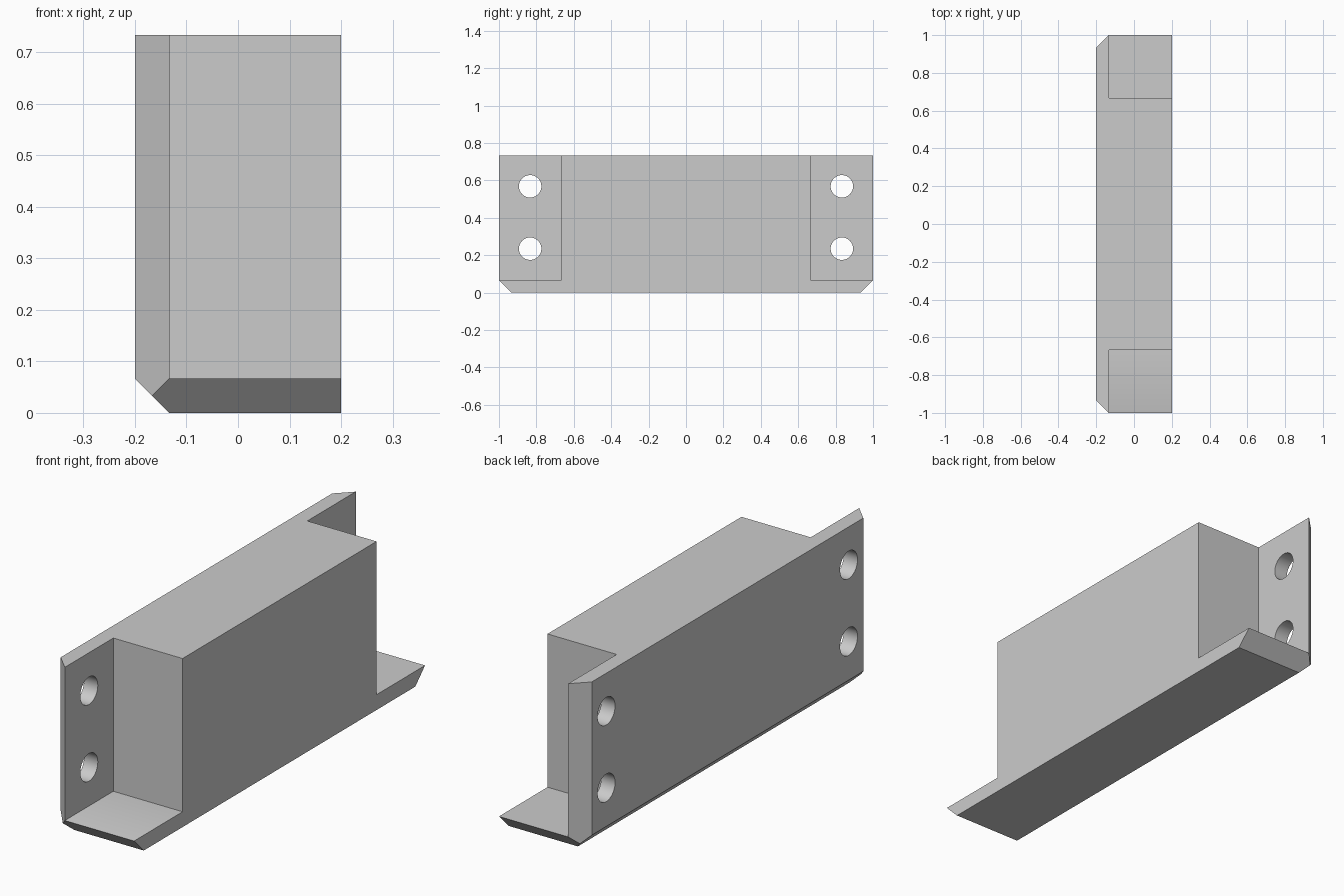
import bpy, bmesh
from mathutils import Vector

cube = bpy.data.objects.get("Cube")
if cube:
    bpy.data.objects.remove(cube, do_unlink=True)

T = 1 / 15            # plate thickness and chamfer size
W, L, H = 0.2, 1.0, 11 / 15
BLOCK = 2 / 3         # half length of the solid middle

grey = bpy.data.materials.new("light_grey")
grey.use_nodes = True
grey.diffuse_color = (0.6, 0.6, 0.6, 1)
grey.node_tree.nodes["Principled BSDF"].inputs["Base Color"].default_value = (0.6, 0.6, 0.6, 1)


def finish(bm, name):
    bmesh.ops.recalc_face_normals(bm, faces=bm.faces)
    mesh = bpy.data.meshes.new(name)
    bm.to_mesh(mesh)
    bm.free()
    mesh.materials.append(grey)
    obj = bpy.data.objects.new(name, mesh)
    bpy.context.collection.objects.link(obj)
    return obj


def box_mesh(low, high):
    bm = bmesh.new()
    bmesh.ops.create_cube(bm, size=1)
    low, high = Vector(low), Vector(high)
    for v in bm.verts:
        v.co = (low + high) / 2 + v.co * (high - low)
    return bm


def cut(target, cutter):
    cutter.hide_render = True
    mod = target.modifiers.new("cut", 'BOOLEAN')
    mod.operation = 'DIFFERENCE'
    mod.solver = 'EXACT'
    mod.object = cutter
    bpy.context.view_layer.objects.active = target
    bpy.ops.object.modifier_apply(modifier=mod.name)
    bpy.data.objects.remove(cutter, do_unlink=True)


# Solid body, with the outer edges around the back and base chamfered
bm = box_mesh((-W, -L, 0), (W, L, H))
chamfers = [((-W + T, 0, 0), (-1, 0, -1))]
for s in (-1, 1):
    chamfers.append(((-W, s * (L - T), 0), (-1, s, 0)))
    chamfers.append(((0, s * (L - T), 0), (0, s, -1)))
for point, normal in chamfers:
    geom = bm.verts[:] + bm.edges[:] + bm.faces[:]
    bmesh.ops.bisect_plane(bm, geom=geom, dist=1e-6, plane_co=point,
                           plane_no=normal, clear_outer=True)
    bmesh.ops.holes_fill(bm, edges=[e for e in bm.edges if e.is_boundary])
bracket = finish(bm, "corner_bracket_block")

for s in (-1, 1):
    # End pocket, leaving a back plate and a base plate
    y0, y1 = sorted((s * BLOCK, s * 1.2))
    cut(bracket, finish(box_mesh((-W + T, y0, T), (0.5, y1, 1)), "pocket_cutter"))
    # Screw holes through the back plate
    for z in (0.2345, 0.568):
        bpy.ops.mesh.primitive_cylinder_add(vertices=48, radius=0.06, depth=0.3,
                                            location=(-W, s * 5 / 6, z),
                                            rotation=(0, 1.570796, 0))
        hole = bpy.context.object
        hole.data.materials.append(grey)
        cut(bracket, hole)

# Smooth hole walls, sharp edges elsewhere
bpy.ops.object.select_all(action='DESELECT')
bracket.select_set(True)
bpy.context.view_layer.objects.active = bracket
bpy.ops.object.shade_smooth_by_angle(angle=0.5)
